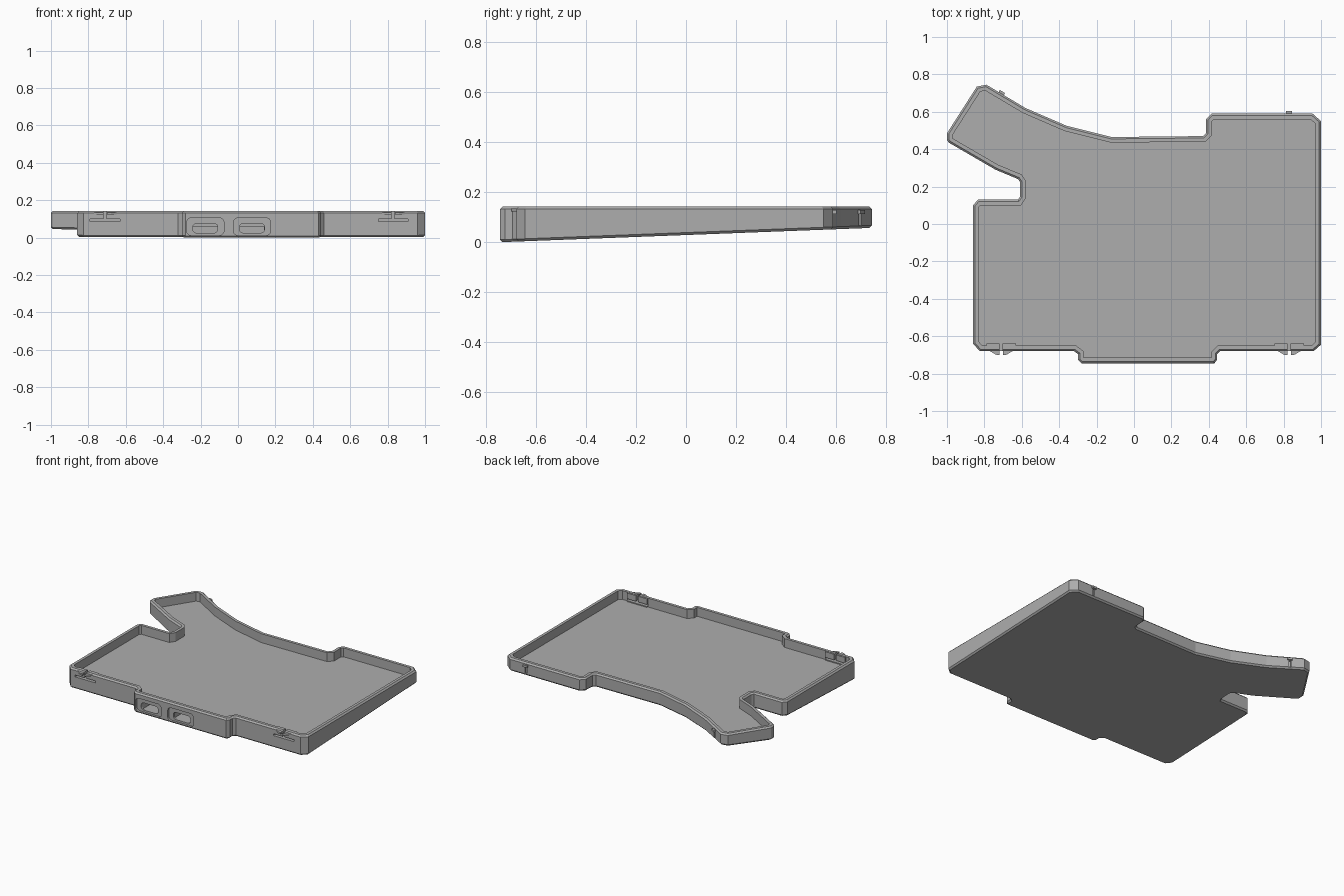
import bpy, bmesh
from mathutils import Vector

if "Cube" in bpy.data.objects:
    bpy.data.objects.remove(bpy.data.objects["Cube"], do_unlink=True)

grey = bpy.data.materials.new("mid grey")
grey.use_nodes = True
COLOUR = (0.42, 0.42, 0.42, 1)
grey.diffuse_color = COLOUR
grey.node_tree.nodes["Principled BSDF"].inputs["Base Color"].default_value = COLOUR

TOP, FLOOR, WALL, EDGE = 0.142, 0.08, 0.03, 0.01

# Case outline, clockwise from the tip of the angled arm
OUTLINE = [Vector(p) for p in (
    (-.84, .735), (-.79, .745), (-.58, .62), (-.36, .525), (-.12, .465),
    (.37, .47), (.385, .485), (.385, .56), (.415, .59), (.955, .59),
    (1, .55), (1, -.645), (.96, -.68), (.46, -.68), (.445, -.695),
    (.445, -.725), (.43, -.745), (-.28, -.745), (-.3, -.725), (-.3, -.695),
    (-.32, -.68), (-.825, -.68), (-.86, -.64), (-.86, .1), (-.835, .13),
    (-.62, .13), (-.61, .145), (-.61, .225), (-.62, .24), (-.74, .29),
    (-.99, .435), (-1, .45), (-1, .485))]


def inset(points, d):
    """Move every side of a clockwise loop inwards by d with mitred corners."""
    out = []
    for i, p in enumerate(points):
        a = (p - points[i - 1]).normalized()
        b = (points[(i + 1) % len(points)] - p).normalized()
        na, nb = Vector((a.y, -a.x)), Vector((b.y, -b.x))
        out.append(p + (na + nb) * (d / (1 + na.dot(nb))))
    return out


def underside(y):
    return 0.0385 * (y + 0.735)


def finish(bm, name):
    bmesh.ops.recalc_face_normals(bm, faces=bm.faces)
    mesh = bpy.data.meshes.new(name)
    bm.to_mesh(mesh)
    bm.free()
    mesh.materials.append(grey)
    ob = bpy.data.objects.new(name, mesh)
    bpy.context.collection.objects.link(ob)
    return ob


def box(name, x, y, z, radius=0):
    """Box from ranges; a radius rounds the edges that run front to back."""
    bm = bmesh.new()
    bmesh.ops.create_cube(bm, size=1)
    for v in bm.verts:
        v.co = [r[0] if c < 0 else r[1] for c, r in zip(v.co, (x, y, z))]
    if radius:
        edges = [e for e in bm.edges
                 if abs(e.verts[0].co.y - e.verts[1].co.y) > 1e-5]
        bmesh.ops.bevel(bm, geom=edges, offset=radius, segments=4,
                        profile=0.5, affect='EDGES')
    return finish(bm, name)


def combine(target, other, operation):
    mod = target.modifiers.new(other.name, 'BOOLEAN')
    mod.object, mod.operation, mod.solver = other, operation, 'EXACT'
    other.hide_render = True
    other.hide_set(True)
    bpy.context.view_layer.objects.active = target
    bpy.ops.object.modifier_apply(modifier=mod.name)
    bpy.data.objects.remove(other, do_unlink=True)


def cut(name, x, y, z, radius=0):
    combine(case, box(name, x, y, z, radius), 'DIFFERENCE')


# Tray shell: stacked loops from the sloped underside, over the rim, to the floor
bm = bmesh.new()
levels = [(EDGE, underside), (0, lambda y: underside(y) + EDGE),
          (0, lambda y: TOP - EDGE), (EDGE, lambda y: TOP),
          (WALL, lambda y: TOP), (WALL, lambda y: FLOOR)]
loops = [[bm.verts.new((p.x, p.y, height(p.y))) for p in inset(OUTLINE, d)]
         for d, height in levels]
for low, high in zip(loops, loops[1:]):
    for i in range(len(low)):
        bm.faces.new((low[i - 1], low[i], high[i], high[i - 1]))
bm.faces.new(loops[0])
bm.faces.new(loops[-1])
case = finish(bm, "tray_case")

# Electronics pocket with three connector wells
cut("pocket", (-.27, .416), (-.716, -.35), (.045, .1))
for x in (-.24, .003, .25):
    cut("connector_well", (x, x + .135), (-.717, -.6), (.022, .06))

# Front port recesses and their openings
for x in (-.175, .075):
    cut("port_recess", (x - .1, x + .1), (-.8, -.73), (.012, .105), .025)
    cut("port_opening", (x - .066, x + .066), (-.8, -.7), (.025, .075), .018)

for x in (-.71, .83):
    # Front latch: thickened wall, curved catch, then the flexing slits
    combine(case, box("latch_pad", (x - .078, x + .078), (-.665, -.64),
                      (FLOOR - .005, TOP - .002)), 'UNION')
    cut("latch_slit", (x - .08, x + .08), (-.72, -.63), (.087, .1))
    cut("latch_gap", (x - .008, x + .008), (-.72, -.63), (.095, .2))
    for side in (-1, 1):
        bm = bmesh.new()
        shape = ((.009, -.66), (.009, -.702), (.03, -.698), (.06, -.68), (.06, -.66))
        face = bm.faces.new([bm.verts.new((x + side * px, py, .122))
                             for px, py in shape])
        ext = bmesh.ops.extrude_face_region(bm, geom=[face])["geom"]
        for v in ext:
            if isinstance(v, bmesh.types.BMVert):
                v.co.z = .135
        finish(bm, "front_catch")

# Back pegs with a narrow groove below, square to the wall
for name, at, along in (("left", (.83, .59), (1, 0)),
                        ("right", (-.71, .697), (.86, -.51))):
    def aligned(ob):
        u = Vector(along)
        n = Vector((-u.y, u.x))
        for v in ob.data.vertices:
            v.co.xy = Vector(at) + u * v.co.x + n * v.co.y
        return ob
    groove = aligned(box("groove", (-.007, .007), (-.012, .05), (.066, .12)))
    combine(case, groove, 'DIFFERENCE')
    aligned(box(name + "_back_peg", (-.016, .016), (-.02, .013), (.113, .128)))
